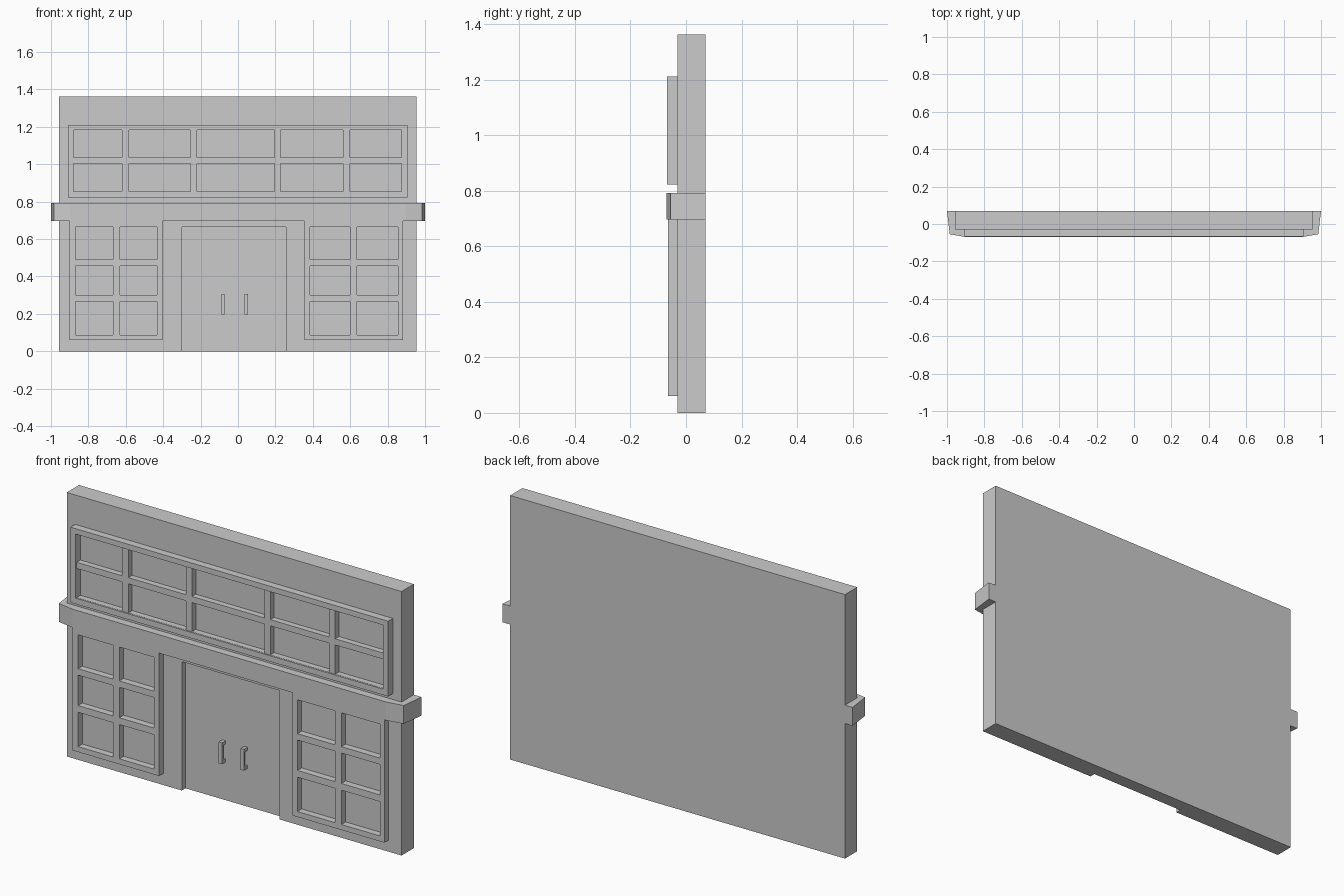
import bpy
import bmesh

if "Cube" in bpy.data.objects:
    bpy.data.objects.remove(bpy.data.objects["Cube"])


def finish(name, bm):
    bmesh.ops.recalc_face_normals(bm, faces=bm.faces)
    mesh = bpy.data.meshes.new(name)
    bm.to_mesh(mesh)
    bm.free()
    obj = bpy.data.objects.new(name, mesh)
    bpy.context.collection.objects.link(obj)
    return obj


def extrude(bm, faces, vec):
    geom = bmesh.ops.extrude_face_region(bm, geom=faces, use_keep_orig=True)["geom"]
    bmesh.ops.translate(bm, vec=vec, verts=[v for v in geom if isinstance(v, bmesh.types.BMVert)])


def prism(name, points, vec):
    bm = bmesh.new()
    face = bm.faces.new([bm.verts.new(p) for p in points])
    extrude(bm, [face], vec)
    return finish(name, bm)


def front_prism(name, outline, y0, y1):
    """Front-view (x, z) outline given depth from y0 to y1."""
    return prism(name, [(x, y0, z) for x, z in outline], (0, y1 - y0, 0))


def box(name, x0, x1, y0, y1, z0, z1):
    return front_prism(name, [(x0, z0), (x1, z0), (x1, z1), (x0, z1)], y0, y1)


def lattice(name, xs, zs, y0, y1):
    """Frame with bars: odd cells in both directions are open panes."""
    bm = bmesh.new()
    v = [[bm.verts.new((x, y0, z)) for z in zs] for x in xs]
    faces = []
    for i in range(len(xs) - 1):
        for j in range(len(zs) - 1):
            if not (i % 2 and j % 2):
                faces.append(bm.faces.new((v[i][j], v[i + 1][j], v[i + 1][j + 1], v[i][j + 1])))
    extrude(bm, faces, (0, y1 - y0, 0))
    return finish(name, bm)


FACE, BACK = -0.03, 0.07

# Wall with doorway, and the recessed door panel filling it
front_prism("wall", [(-0.957, 0), (-0.30, 0), (-0.30, 0.665), (0.257, 0.665), (0.257, 0),
                     (0.955, 0), (0.955, 1.363), (-0.957, 1.363)], FACE, BACK)
box("door_panel", -0.30, 0.257, 0.0, BACK, 0, 0.665)

# Ledge band with chamfered front corners
half = [(1.0, 0.07), (0.985, -0.055), (0.895, -0.07)]
plan = half + [(-x, y) for x, y in reversed(half)]
prism("ledge_band", [(x, y, 0.697) for x, y in plan], (0, 0, 0.095))

# Upper window: outer frame and slightly recessed bars
lattice("upper_window_frame", [-0.91, -0.88, 0.875, 0.905], [0.822, 0.852, 1.183, 1.211], -0.068, FACE)
lattice("upper_window_bars",
        [-0.88, -0.879, -0.62, -0.583, -0.254, -0.22, 0.195, 0.227, 0.562, 0.598, 0.874, 0.875],
        [0.852, 0.853, 1.003, 1.035, 1.182, 1.183], -0.061, FACE)

# Lower windows
rows = [0.06, 0.088, 0.265, 0.30, 0.457, 0.49, 0.665, 0.697]
for name, cols in (("left_window", [-0.90, -0.868, -0.668, -0.632, -0.433, -0.405]),
                   ("right_window", [0.356, 0.385, 0.60, 0.636, 0.856, 0.882])):
    lattice(name, cols, rows, -0.065, FACE)

# Door handles: C-shaped pulls extruded sideways
for name, x in (("left_handle", -0.089), ("right_handle", 0.036)):
    pull = [(0, 0.197), (-0.03, 0.197), (-0.03, 0.307), (0, 0.307),
            (0, 0.29), (-0.018, 0.29), (-0.018, 0.214), (0, 0.214)]
    prism(name, [(x, y, z) for y, z in pull], (0.018, 0, 0))
